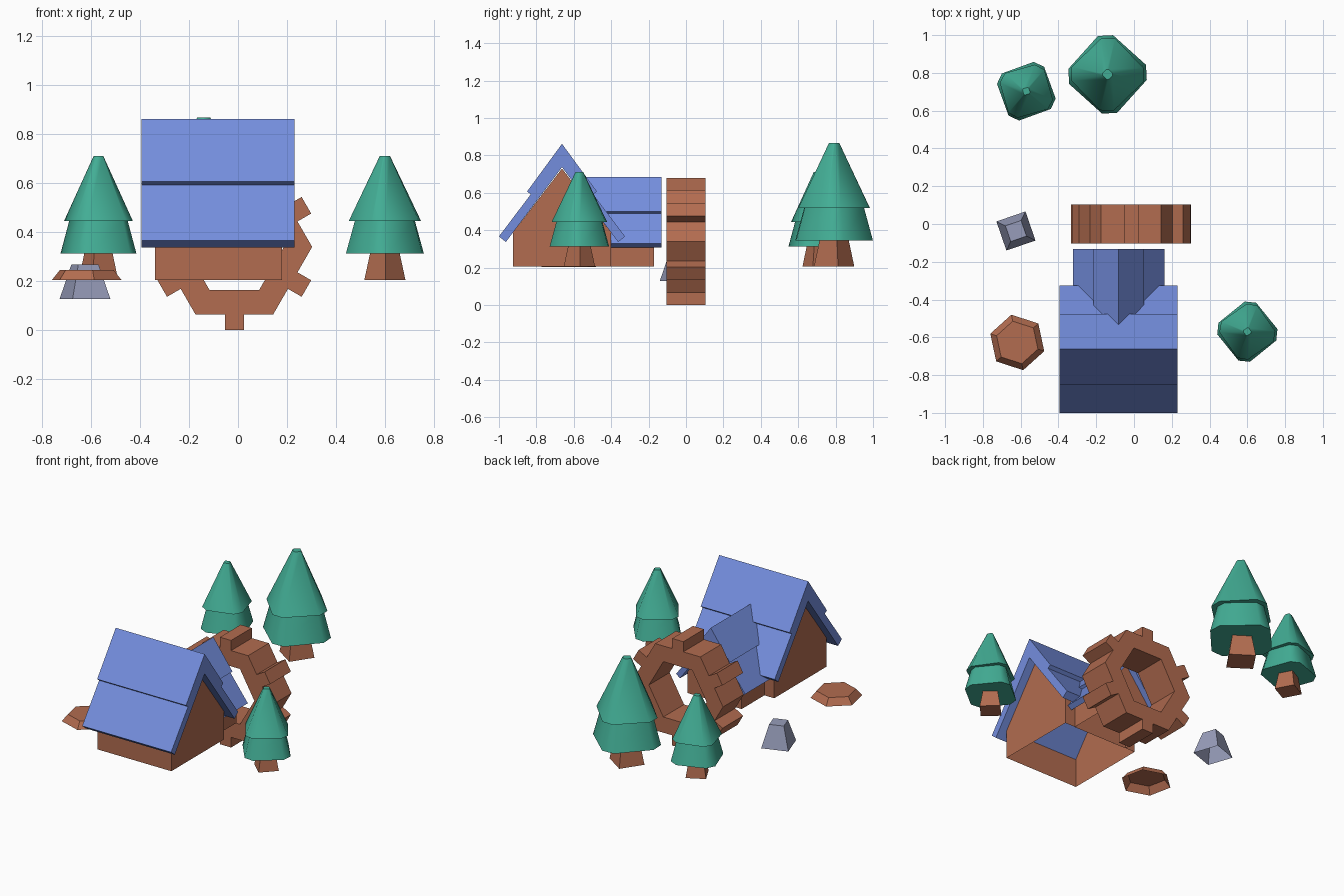
import bpy, bmesh
from math import sin, cos, radians, pi, sqrt

if "Cube" in bpy.data.objects:
    bpy.data.objects.remove(bpy.data.objects["Cube"])


def material(name, rgb):
    m = bpy.data.materials.new(name)
    m.diffuse_color = (*rgb, 1)
    m.use_nodes = True
    m.node_tree.nodes["Principled BSDF"].inputs["Base Color"].default_value = m.diffuse_color
    return m


BLUE = material("roof blue", (0.175, 0.270, 0.730))
BROWN = material("timber brown", (0.445, 0.150, 0.080))
GREEN = material("leaf green", (0.055, 0.420, 0.300))
STONE = material("stone grey", (0.310, 0.335, 0.490))


def make(name, verts, faces, mat, smooth=None, fix_normals=True):
    bm = bmesh.new()
    vs = [bm.verts.new(v) for v in verts]
    for f in faces:
        bm.faces.new([vs[i] for i in f])
    bmesh.ops.remove_doubles(bm, verts=bm.verts, dist=1e-5)
    if fix_normals:
        bmesh.ops.recalc_face_normals(bm, faces=bm.faces)
    mesh = bpy.data.meshes.new(name)
    bm.to_mesh(mesh)
    bm.free()
    ob = bpy.data.objects.new(name, mesh)
    bpy.context.collection.objects.link(ob)
    mesh.materials.append(mat)
    if smooth:
        bpy.ops.object.select_all(action='DESELECT')
        ob.select_set(True)
        bpy.context.view_layer.objects.active = ob
        bpy.ops.object.shade_smooth_by_angle(angle=radians(smooth))
    return ob


def frustum(name, pos, z0, z1, r0, r1, angles, mat, bottom=True, smooth=None):
    """Tapered prism whose corners lie at the given angles in degrees."""
    n = len(angles)
    verts = [(pos[0] + r * cos(radians(a)), pos[1] + r * sin(radians(a)), z)
             for z, r in ((z0, r0), (z1, r1)) for a in angles]
    faces = [(i, (i + 1) % n, n + (i + 1) % n, n + i) for i in range(n)]
    faces.append(tuple(range(n, 2 * n)))
    if bottom:
        faces.append(tuple(range(n))[::-1])
    return make(name, verts, faces, mat, smooth, fix_normals=False)


def roof(name, place, a, b, apex, s):
    """Two overlapping boards on each slope, extruded from a to b."""
    side = [(0.337, -0.495), (0.300, -0.525)]
    outer = [(0.187, -0.255), (0.167, -0.270)]
    right = [(0, 0)] + outer + side
    prof = right + [(0, -0.125)] + [(-u, v) for u, v in reversed(right[1:])]
    n = len(prof)
    verts = [place(u * s, t, apex + v * s) for t in (a, b) for u, v in prof]
    faces = [(i, (i + 1) % n, n + (i + 1) % n, n + i) for i in range(n)]
    # end caps, one quad chain per slope
    for o in (0, n):
        faces.append([o + i for i in range(6)])
        faces.append([o] + [o + i for i in range(5, n)])
    make(name, verts, faces, BLUE)


def walls(name, place, a, b, half, base, eave, apex):
    """Gabled walls, open under the roof and at the floor."""
    prof = [(-half, base), (half, base), (half, eave), (0, apex), (-half, eave)]
    verts = [place(u, t, z) for t in (a, b) for u, z in prof]
    faces = [(0, 1, 2, 3, 4), (5, 9, 8, 7, 6), (1, 6, 7, 2), (0, 4, 9, 5)]
    make(name, verts, faces, BROWN)


# House: main block along x, wing along y
def main_axis(u, t, z):
    return (t, -0.663 + u, z)


def wing_axis(u, t, z):
    return (-0.081 + u, t, z)


walls("house_walls", main_axis, -0.34, 0.18, 0.263, 0.205, 0.387, 0.73)
roof("house_roof", main_axis, -0.395, 0.23, 0.862, 1.0)
walls("wing_walls", wing_axis, -0.402, -0.172, 0.19, 0.205, 0.345, 0.592)
roof("wing_roof", wing_axis, -0.54, -0.132, 0.685, 0.72)

# Water wheel: hexagonal ring with one paddle on each flat
CX, CZ, RO, RI, TIP, TW = -0.015, 0.34, 0.318, 0.203, 0.34, 0.039
verts, faces = [], []
for k in range(6):
    mid = radians(30 + 60 * k)
    ap_o, ap_i = RO * sqrt(3) / 2, RI * sqrt(3) / 2
    sector = [(ap_i, -RI / 2), (ap_o, -RO / 2), (ap_o, -TW), (TIP, -TW),
              (TIP, TW), (ap_o, TW), (ap_o, RO / 2), (ap_i, RI / 2)]
    o, n = len(verts), len(sector)
    for y in (-0.104, 0.104):
        verts += [(CX + d * cos(mid) - w * sin(mid), y,
                   CZ + d * sin(mid) + w * cos(mid)) for d, w in sector]
    # ring part and paddle part of both flat faces
    for q in (o, o + n):
        faces.append([q + i for i in (0, 1, 2, 5, 6, 7)])
        faces.append([q + i for i in (2, 3, 4, 5)])
    # rim, paddle sides and the inside of the hole
    for i, j in ((1, 2), (2, 3), (3, 4), (4, 5), (5, 6), (7, 0)):
        faces.append((o + i, o + j, o + n + j, o + n + i))
make("water_wheel", verts, faces, BROWN)


# Trees: square trunk and two tiers with clipped corners
def tree(name, x, y, s, turn):
    base = 0.205

    def ring(extra):
        return [turn + extra + 90 * k + d for k in range(4) for d in (-11, 11)]

    def z(h):
        return base + h * s
    frustum(name + "_trunk", (x, y), base, z(0.12), 0.084 * s, 0.058 * s,
            [turn + 8 + 90 * k for k in range(4)], BROWN)
    frustum(name + "_lower_tier", (x, y), z(0.107), z(0.245), 0.16 * s, 0.122 * s,
            ring(0), GREEN, smooth=50)
    frustum(name + "_upper_tier", (x, y), z(0.240), z(0.506), 0.148 * s, 0.021 * s,
            ring(-4), GREEN, smooth=50)


tree("front_tree", 0.60, -0.57, 1.0, 84)
tree("back_left_tree", -0.57, 0.703, 1.0, 65)
tree("tall_tree", -0.14, 0.792, 1.31, 93)

# Loose stone and flat mound, both hollow underneath
frustum("stone", (-0.625, -0.037), 0.128, 0.268, 0.115, 0.062,
        [64 + 90 * k for k in range(4)], STONE, bottom=False)
frustum("flat_mound", (-0.618, -0.627), 0.204, 0.246, 0.150, 0.115,
        [42 + 60 * k for k in range(6)], BROWN, bottom=False)
